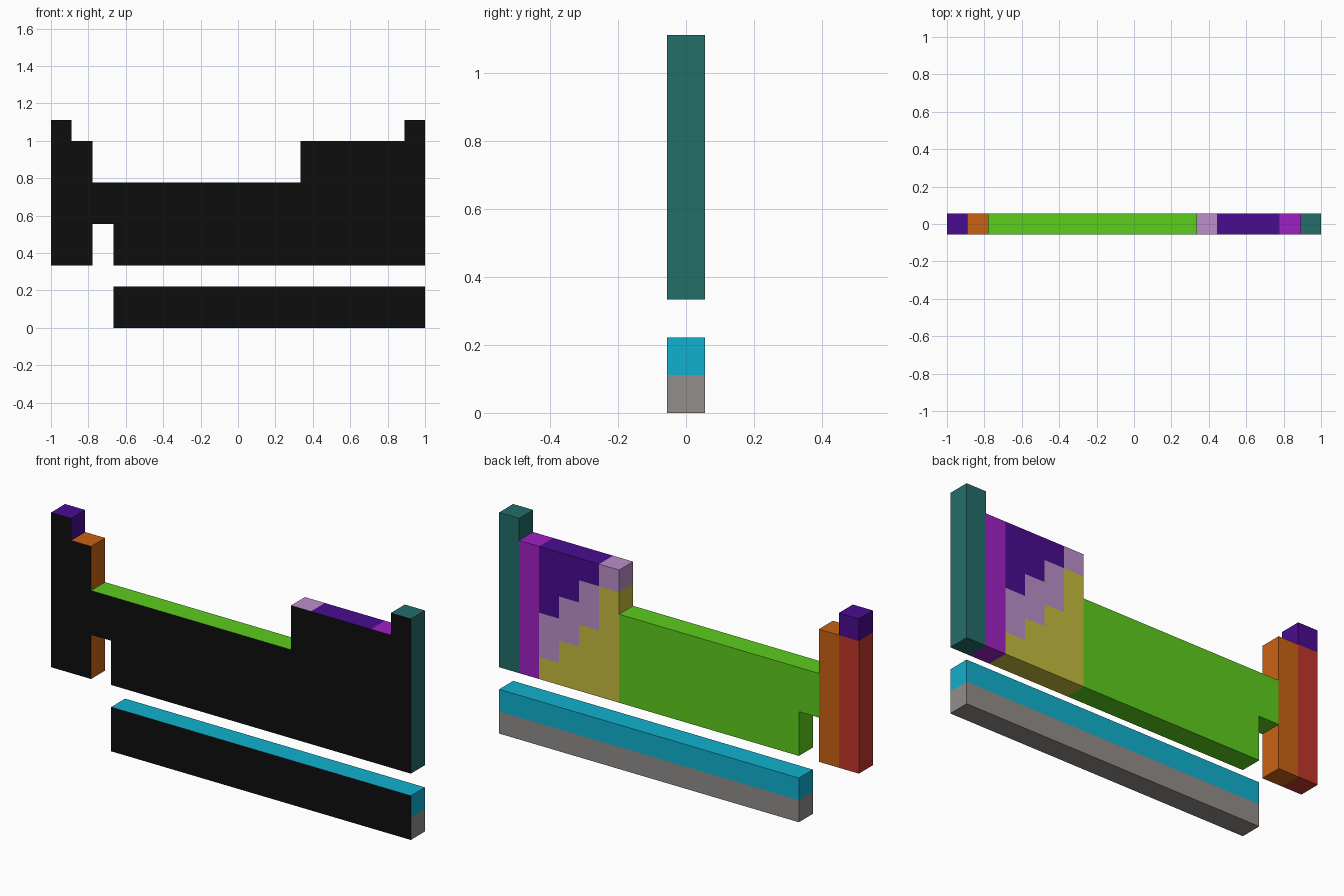
import bpy, bmesh

if "Cube" in bpy.data.objects:
    bpy.data.objects.remove(bpy.data.objects["Cube"])

U = 1 / 9          # one block
D = U / 2          # half thickness


def material(name, hex_colour):
    m = bpy.data.materials.new(name)
    srgb = [int(hex_colour[i:i + 2], 16) / 255 for i in (0, 2, 4)]
    m.diffuse_color = [c / 12.92 if c < 0.04 else ((c + 0.055) / 1.055) ** 2.4 for c in srgb] + [1]
    m.use_nodes = True
    m.node_tree.nodes["Principled BSDF"].inputs["Base Color"].default_value = m.diffuse_color
    return m


black = material("black_front", "0d0d0d")
colours = {n: material(n, h) for n, h in dict(
    grey="918d8a", cyan="10b0ce", green="5ccd1d", olive="c6bc3e", mauve="bb8fc9",
    indigo="490c90", magenta="a020c4", teal="236e6a", orange="c96212", red="c2372a").items()}


def slab(name, colour, profile):
    """Extrude an (x, z) profile in block units; its front face is black."""
    bm = bmesh.new()
    face = bm.faces.new([bm.verts.new((x * U, -D, z * U)) for x, z in profile])
    ext = bmesh.ops.extrude_face_region(bm, geom=[face], use_keep_orig=True)
    verts = [g for g in ext["geom"] if isinstance(g, bmesh.types.BMVert)]
    bmesh.ops.translate(bm, verts=verts, vec=(0, 2 * D, 0))
    bmesh.ops.recalc_face_normals(bm, faces=bm.faces)
    for f in bm.faces:
        f.material_index = 1 if f.normal.y < -0.5 else 0
    me = bpy.data.meshes.new(name)
    bm.to_mesh(me)
    bm.free()
    me.materials.append(colours[colour])
    me.materials.append(black)
    ob = bpy.data.objects.new(name, me)
    bpy.context.collection.objects.link(ob)


def block(name, colour, x0, x1, z0, z1):
    slab(name, colour, [(x0, z0), (x1, z0), (x1, z1), (x0, z1)])


# separate lower bar, two layers
block("lower_bar_base", "grey", -6, 9, 0, 1)
block("lower_bar_top", "cyan", -6, 9, 1, 2)

# left post
block("left_post_outer", "red", -9, -8, 3, 9)
block("left_post_cap", "indigo", -9, -8, 9, 10)
block("left_post_inner", "orange", -8, -7, 3, 9)

# long middle panel with the notch beside the left post
slab("middle_panel", "green", [(-6, 3), (3, 3), (3, 7), (-7, 7), (-7, 5), (-6, 5)])

# stepped pattern on the raised right section
slab("stepped_lower_panel", "olive",
     [(3, 3), (7, 3), (7, 4), (6, 4), (6, 5), (5, 5), (5, 6), (4, 6), (4, 8), (3, 8)])
slab("diagonal_band", "mauve",
     [(7, 4), (7, 6), (6, 6), (6, 7), (5, 7), (5, 8), (4, 8), (4, 6), (5, 6), (5, 5), (6, 5), (6, 4)])
block("band_corner", "mauve", 3, 4, 8, 9)
slab("stepped_upper_panel", "indigo",
     [(7, 6), (7, 9), (4, 9), (4, 8), (5, 8), (5, 7), (6, 7), (6, 6)])

# right post
block("right_post_inner", "magenta", 7, 8, 3, 9)
block("right_post_outer", "teal", 8, 9, 3, 10)
